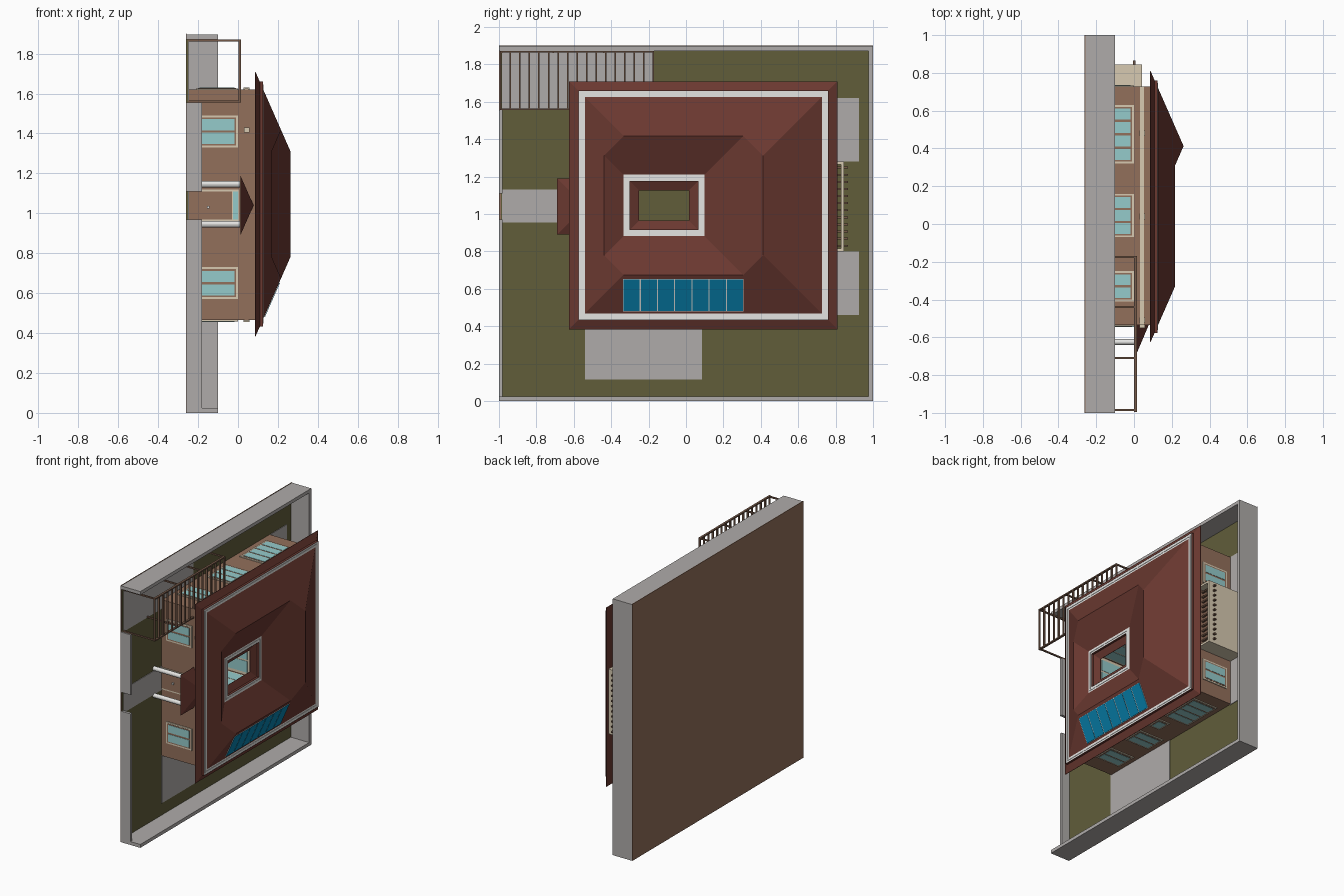
import bpy, bmesh, math
from mathutils import Matrix

if "Cube" in bpy.data.objects:
    bpy.data.objects.remove(bpy.data.objects["Cube"])

# The house lies on its side: its "up" is +x, its front faces -y.
def mat(name, r, g, b):
    m = bpy.data.materials.new(name)
    m.diffuse_color = (r, g, b, 1)
    m.use_nodes = True
    m.node_tree.nodes["Principled BSDF"].inputs["Base Color"].default_value = m.diffuse_color
    return m

BRICK = mat("brown wall", .29, .16, .105)
ROOF = mat("red roof tile", .145, .04, .03)
GRASS = mat("grass", .12, .11, .042)
PAVE = mat("grey concrete", .43, .41, .40)
WHITE = mat("white", .78, .78, .76)
CREAM = mat("cream trim", .68, .59, .44)
GLASS = mat("teal glass", .30, .60, .60)
SOLAR = mat("solar blue", .002, .22, .42)
WOOD = mat("brown wood", .18, .10, .065)

ZC = 1.046          # centre line of the house
FLOOR = -.25

def finish(bm, name, m):
    bmesh.ops.recalc_face_normals(bm, faces=bm.faces)
    me = bpy.data.meshes.new(name)
    bm.to_mesh(me)
    bm.free()
    me.materials.append(m)
    ob = bpy.data.objects.new(name, me)
    bpy.context.collection.objects.link(ob)
    return ob

def boxes(name, m, items, slope=None):
    """Boxes (x0,x1,y0,y1,z0,z1); slope(z) lifts x so plates follow a roof."""
    bm = bmesh.new()
    for x0, x1, y0, y1, z0, z1 in items:
        r = bmesh.ops.create_cube(bm, size=1)
        for v in r["verts"]:
            c = v.co.copy()
            v.co = (x1 if c.x > 0 else x0, y1 if c.y > 0 else y0, z1 if c.z > 0 else z0)
            if slope:
                v.co.x += slope(v.co.z)
    return finish(bm, name, m)

def ring(name, m, x0, x1, outer, inner):
    """Rectangular ring in the y-z plane; rectangles are (y0,y1,z0,z1)."""
    bm = bmesh.new()
    loops = []
    for x in (x0, x1):
        for y0, y1, z0, z1 in (outer, inner):
            loops.append([bm.verts.new((x, y, z)) for y, z in
                          ((y0, z0), (y1, z0), (y1, z1), (y0, z1))])
    for a, b in ((0, 1), (2, 3), (0, 2), (1, 3)):
        for i in range(4):
            j = (i + 1) % 4
            bm.faces.new((loops[a][i], loops[a][j], loops[b][j], loops[b][i]))
    return finish(bm, name, m)

def grow(r, d):
    return (r[0] - d, r[1] + d, r[2] - d, r[3] + d)

# --- plot: base, lawn, boundary walls, paving
boxes("base_slab", BRICK, [(-.261, -.257, -1, 1, 0, 1.9)])
boxes("lawn", GRASS, [(-.257, FLOOR, -.99, .99, .01, 1.89)])
boxes("boundary_walls", PAVE, [(-.26, -.10, -1, 1, 0, .025), (-.26, -.10, -1, 1, 1.872, 1.897),
                               (-.26, -.10, .975, 1, .025, 1.872)])
boxes("front_wall", PAVE, [(-.26, -.18, -1, -.98, .025, .97), (-.26, -.18, -1, -.98, 1.11, 1.555)])
boxes("paving", PAVE, [(FLOOR - .004, FLOOR + .004, *r) for r in (
    (-.985, -.53, .955, 1.13), (-.54, .085, .115, .47), (-.985, -.17, 1.555, 1.873),
    (.72, .925, .46, .80), (.72, .925, 1.28, 1.62))])

# --- house walls around a courtyard
HOUSE = (-.535, .727, .465, 1.62)
YARD = (-.335, .10, ZC - .165, ZC + .165)
ring("house_walls", BRICK, FLOOR, .094, HOUSE, YARD)

# --- roof: equal-pitch hips around the courtyard, from a straight skeleton
PITCH, H0, LIP = .44, .125, .085
yl, yr, zo = -.54, .725, .578           # outer gutter line
il, ir, zi = -.335, .10, .165           # courtyard gutter line
t, r, l = (zo - zi) / 2, (yr - ir) / 2, (il - yl) / 2   # half widths of wings
bm = bmesh.new()
P = {}
for s in (1, -1):
    for k, y, z, d in (("OL", yl - LIP, zo + LIP, -LIP), ("OR", yr + LIP, zo + LIP, -LIP),
                       ("IL", il + LIP, zi - LIP, -LIP), ("IR", ir - LIP, zi - LIP, -LIP),
                       ("TL", yl + t, zo - t, t), ("TR", ir + t, zo - t, t),
                       ("RR", yr - r, zo - r, r), ("LL", yl + l, zi + l, l)):
        P[k, s] = bm.verts.new((H0 + PITCH * d, y, ZC + s * z))
for s in (1, -1):                       # side wings
    bm.faces.new([P[k, s] for k in ("OL", "OR", "RR", "TR", "TL")])
    bm.faces.new([P[k, s] for k in ("IL", "IR", "TR", "TL", "LL")])
for up in (("OR", "RR"), ("IL", "LL"), ("OL", "TL", "LL"), ("IR", "TR", "RR")):  # end wings
    bm.faces.new([P[k, 1] for k in up] + [P[k, -1] for k in reversed(up)])
finish(bm, "hip_roof", ROOF)
EAVE = (yl, yr, ZC - zo, ZC + zo)
ring("soffit", ROOF, .085, .0875, grow(EAVE, LIP), grow(YARD, -LIP))

# gutters: a white tray with a thin tile-coloured lip and a raised middle strip
for nm, rect, sg in (("outer_gutter", EAVE, 1), ("courtyard_gutter", YARD, -1)):
    ring(nm, WHITE, .10, .1245, grow(rect, sg * .034), rect)
    ring(nm + "_lip", ROOF, .10, .1255, grow(rect, sg * .036), grow(rect, sg * .034))
    ring(nm + "_strip", WHITE, .12, .127, grow(rect, sg * .021), grow(rect, sg * .013))

# --- solar panels on the lower slope
def slope(z):
    return H0 + PITCH * (z - (ZC - zo))
p0, p1, n = -.337, .308, 7
w = (p1 - p0) / n
boxes("solar_frame", WHITE, [(-.001, .0025, p0, p1, .48, .652)], slope)
boxes("solar_panels", SOLAR, [(.001, .0045, p0 + i * w + .003, p0 + (i + 1) * w - .003, .482, .65)
                              for i in range(n)], slope)

# --- windows
def window(name, axis, pos, sg, a0, a1, panes, x0=-.21, x1=0, sash=BRICK):
    def plate(lo, hi, b0, b1, depth):
        d = sorted((pos - sg * .003, pos + sg * depth))
        return (lo, hi, *d, b0, b1) if axis == "y" else (lo, hi, b0, b1, *d)
    boxes(name + "_frame", CREAM, [plate(x0, x1, a0, a1, .006)])
    boxes(name + "_sash", sash, [plate(x0 + .01, x1 - .01, a0 + .01, a1 - .01, .0075)])
    w = (a1 - a0 - .024) / panes
    boxes(name + "_glass", GLASS, [plate(x0 + .018, x1 - .018, a0 + .012 + i * w + .006,
                                         a0 + .012 + (i + 1) * w - .006, .0095) for i in range(panes)])

for i, (a, b) in enumerate(((.57, .73), (1.33, 1.49))):
    window(f"front_window_{i}", "y", HOUSE[0], -1, a, b, 2)
    window(f"back_window_{i}", "y", HOUSE[1], 1, a, b, 2)
for i, (a, b, k) in enumerate(((.32, .63, 4), (-.07, .16, 3), (-.41, -.25, 2))):
    window(f"carport_side_window_{i}", "z", HOUSE[3], 1, a, b, k)
for i, (a, b, k, lo) in enumerate(((.32, .63, 4, -.21), (.15, .26, 1, -.10),
                                   (-.10, .06, 2, -.21), (-.41, -.25, 2, -.21))):
    window(f"patio_side_window_{i}", "z", HOUSE[2], -1, a, b, k, lo)
# courtyard: wide glazing in cream frames
for i, (ax, pos, sg, a, b, k) in enumerate((("z", YARD[2], 1, -.325, .09, 4), ("z", YARD[3], -1, -.325, .09, 4),
                                            ("y", YARD[0], 1, .891, 1.201, 3), ("y", YARD[1], -1, .891, 1.201, 3))):
    window(f"courtyard_window_{i}", ax, pos, sg, a, b, k, -.245, .03, CREAM)

# --- front door and porch
yf = HOUSE[0]
boxes("door_frame", CREAM, [(FLOOR, .004, yf - .006, yf, .96, 1.12)])
boxes("front_door", BRICK, [(FLOOR, -.03, yf - .009, yf, .97, 1.11)])
boxes("door_transom", GLASS, [(-.025, 0, yf - .009, yf, .97, 1.11)])
boxes("door_knob", WHITE, [(-.155, -.143, yf - .02, yf - .008, 1.024, 1.036)])
for i, z in enumerate((ZC - .10, ZC + .10)):
    bm = bmesh.new()
    bmesh.ops.create_cone(bm, cap_ends=True, segments=16, radius1=.016, radius2=.016, depth=.26,
                          matrix=Matrix.Translation((-.12, -.625, z)) @ Matrix.Rotation(math.pi / 2, 4, "Y"))
    finish(bm, f"porch_column_{i}", WHITE)
bm = bmesh.new()
base = [bm.verts.new(c) for c in ((.012, -.69, .89), (.012, -.69, 1.19), (.012, yf, 1.19), (.012, yf, .89))]
apex = bm.verts.new((.078, yf, 1.04))
bm.faces.new(base)
for i in range(4):
    bm.faces.new((base[i], base[(i + 1) % 4], apex))
finish(bm, "porch_roof", ROOF)

# --- trim bands and wall lamps
for nm, z, sg in (("carport_side", HOUSE[3], 1), ("patio_side", HOUSE[2], -1)):
    boxes(nm + "_trim", CREAM, [(.033, .052, HOUSE[0], HOUSE[1], *sorted((z, z + sg * .005)))])
    boxes(nm + "_lamps", CREAM, [(.028, .058, y - .015, y + .015, *sorted((z, z + sg * .010)))
                                 for y in (-.51, .04, .48)])
boxes("front_lamp", CREAM, [(.03, .058, yf - .015, yf, 1.405, 1.43)])

# --- service yard behind the house: cream screen walls and beams
boxes("service_yard_walls", CREAM, [(FLOOR, .043, .83, .845, .80, 1.28),
                                    (FLOOR, .043, .72, .83, .80, .815), (FLOOR, .043, .72, .83, 1.265, 1.28)])
boxes("service_yard_beams", WOOD, [(-.006, .008, .72, .865, .83 + i * .038 - .005, .83 + i * .038 + .005)
                                   for i in range(12)])

# --- carport pergola
ys = [-.99 + i * .051 for i in range(17)]
boxes("pergola_slats", WOOD, [(.003, .016, y - .004, y + .004, 1.56 if y < -.54 else 1.615, 1.87) for y in ys])
boxes("pergola_rails", WOOD, [(0, .016, -.995, -.17, 1.863, 1.872), (0, .016, -.995, yf, 1.555, 1.564)])
boxes("pergola_posts", WOOD, [(FLOOR, .008, y - .005, y + .005, 1.862, 1.872) for y in (-.985, -.71, -.44, -.175)]
      + [(FLOOR, .008, y - .005, y + .005, 1.555, 1.565) for y in (-.985, -.71)])
